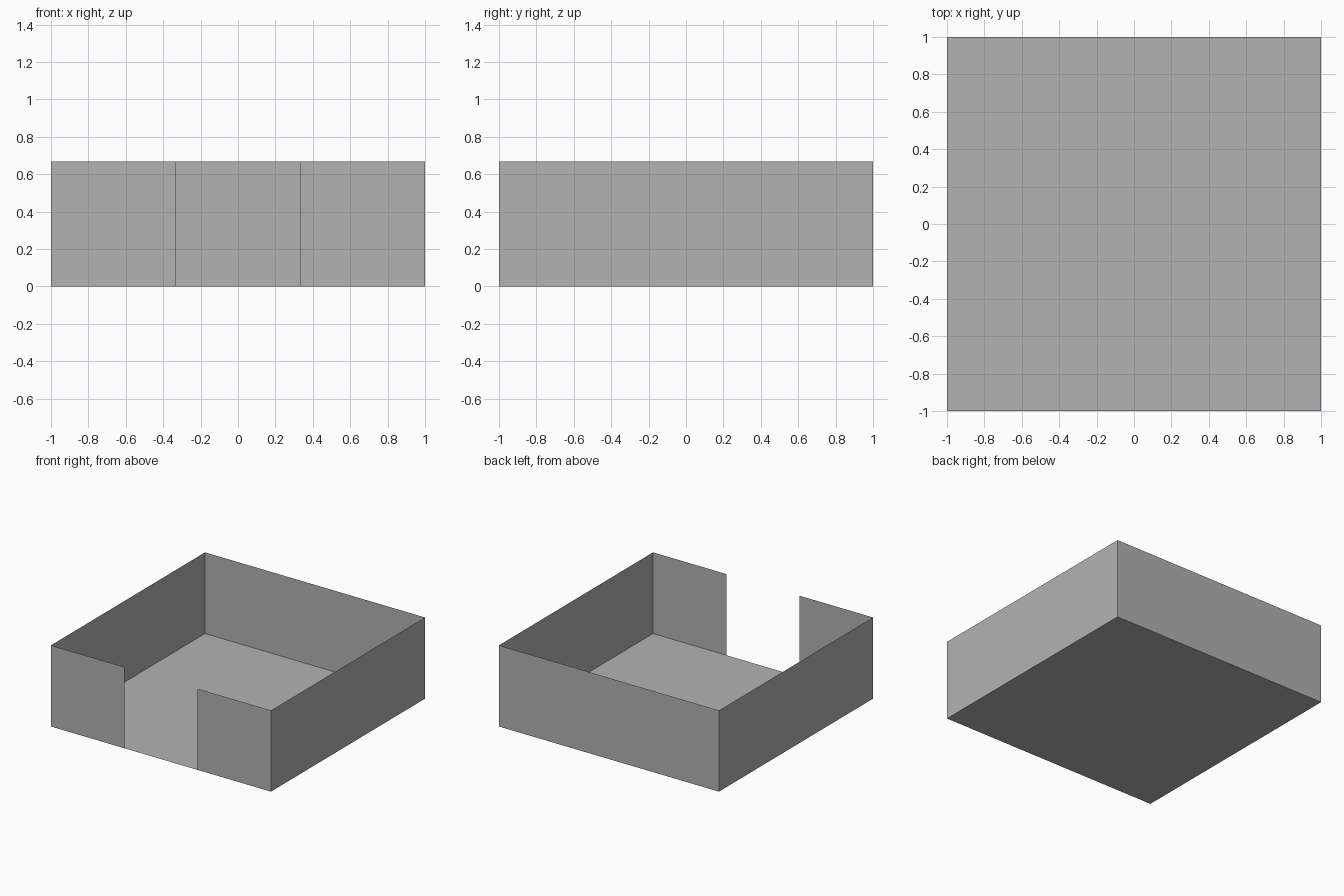
import bpy
from mathutils import Vector

HALF = 1.0
HEIGHT = 0.667
GAP = 1 / 3  # half width of the doorway

cube = bpy.data.objects.get("Cube")
if cube:
    bpy.data.objects.remove(cube, do_unlink=True)

grey = bpy.data.materials.new("plain grey")
grey.use_nodes = True
colour = (0.448, 0.448, 0.448, 1)
grey.diffuse_color = colour
grey.node_tree.nodes["Principled BSDF"].inputs["Base Color"].default_value = colour


def sheet(name, start, along, up):
    """Flat single-sided panel spanned by two edge vectors."""
    a, u, v = Vector(start), Vector(along), Vector(up)
    mesh = bpy.data.meshes.new(name)
    mesh.from_pydata([a, a + u, a + u + v, a + v], [], [(0, 1, 2, 3)])
    mesh.materials.append(grey)
    obj = bpy.data.objects.new(name, mesh)
    bpy.context.collection.objects.link(obj)
    return obj


def wall(name, start, end):
    """Upright panel standing on the floor between two corners."""
    s, e = Vector((*start, 0)), Vector((*end, 0))
    return sheet(name, s, e - s, (0, 0, HEIGHT))


# Floor
sheet("floor", (-HALF, -HALF, 0), (2 * HALF, 0, 0), (0, 2 * HALF, 0))

# Full walls
wall("back_wall", (HALF, HALF), (-HALF, HALF))
wall("left_wall", (HALF, -HALF), (HALF, HALF))
wall("right_wall", (-HALF, HALF), (-HALF, -HALF))

# Front walls either side of the open doorway
wall("front_wall_right", (-HALF, -HALF), (-GAP, -HALF))
wall("front_wall_left", (GAP, -HALF), (HALF, -HALF))
